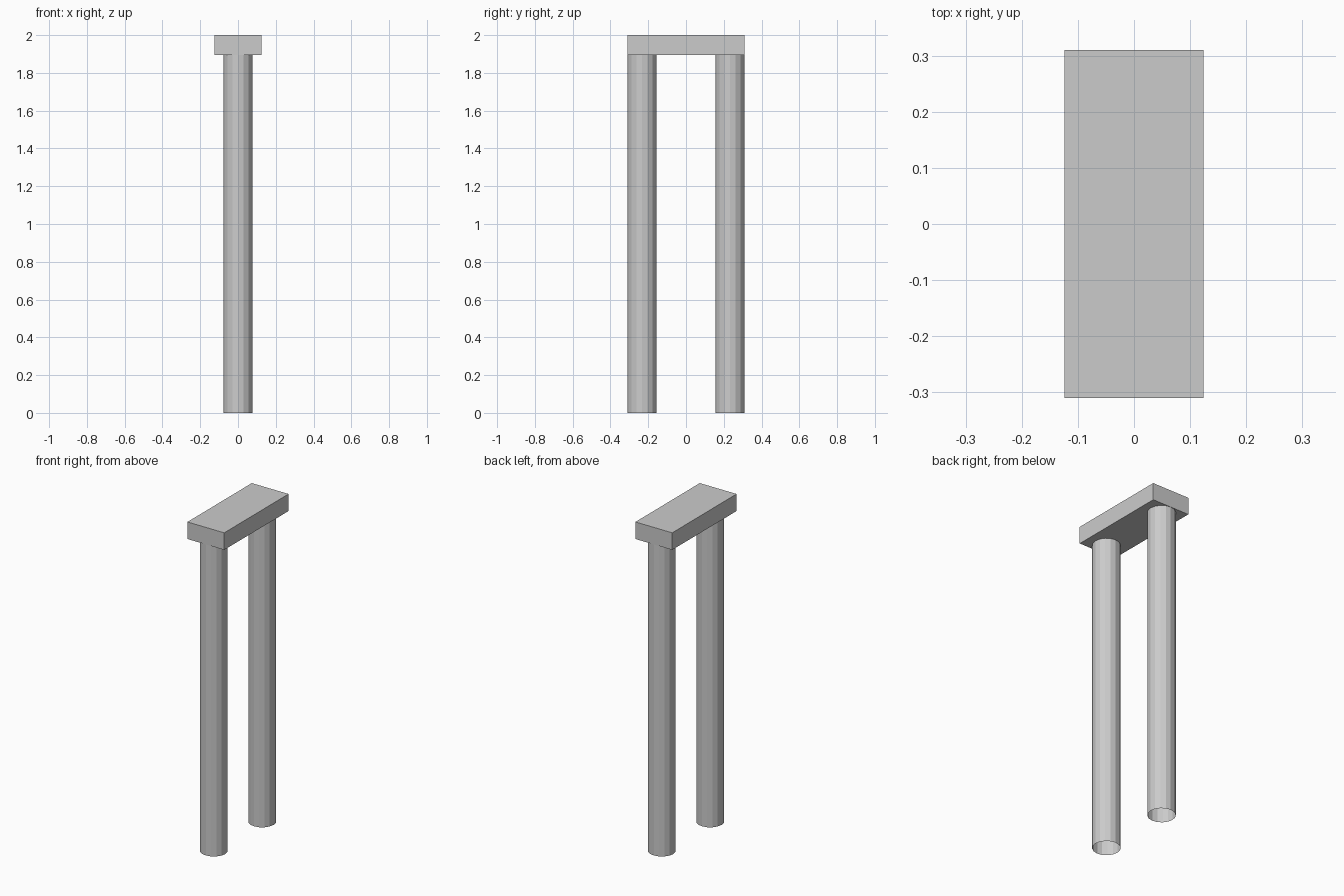
import bpy

if "Cube" in bpy.data.objects:
    bpy.data.objects.remove(bpy.data.objects["Cube"])

BEAM_BOTTOM = 1.896
HALF_LENGTH = 0.31
LEG_RADIUS = 0.0775

# Flat rectangular cap beam
bpy.ops.mesh.primitive_cube_add(size=1, location=(0, 0, (BEAM_BOTTOM + 2) / 2))
beam = bpy.context.object
beam.name = "cap_beam"
beam.scale = (0.248, 2 * HALF_LENGTH, 2 - BEAM_BOTTOM)

# Two open-ended faceted posts, flush with the beam ends
for name, side in (("front_post", -1), ("back_post", 1)):
    bpy.ops.mesh.primitive_cylinder_add(
        vertices=16, radius=LEG_RADIUS, depth=BEAM_BOTTOM, end_fill_type='NOTHING',
        location=(0, side * (HALF_LENGTH - LEG_RADIUS), BEAM_BOTTOM / 2))
    bpy.context.object.name = name
